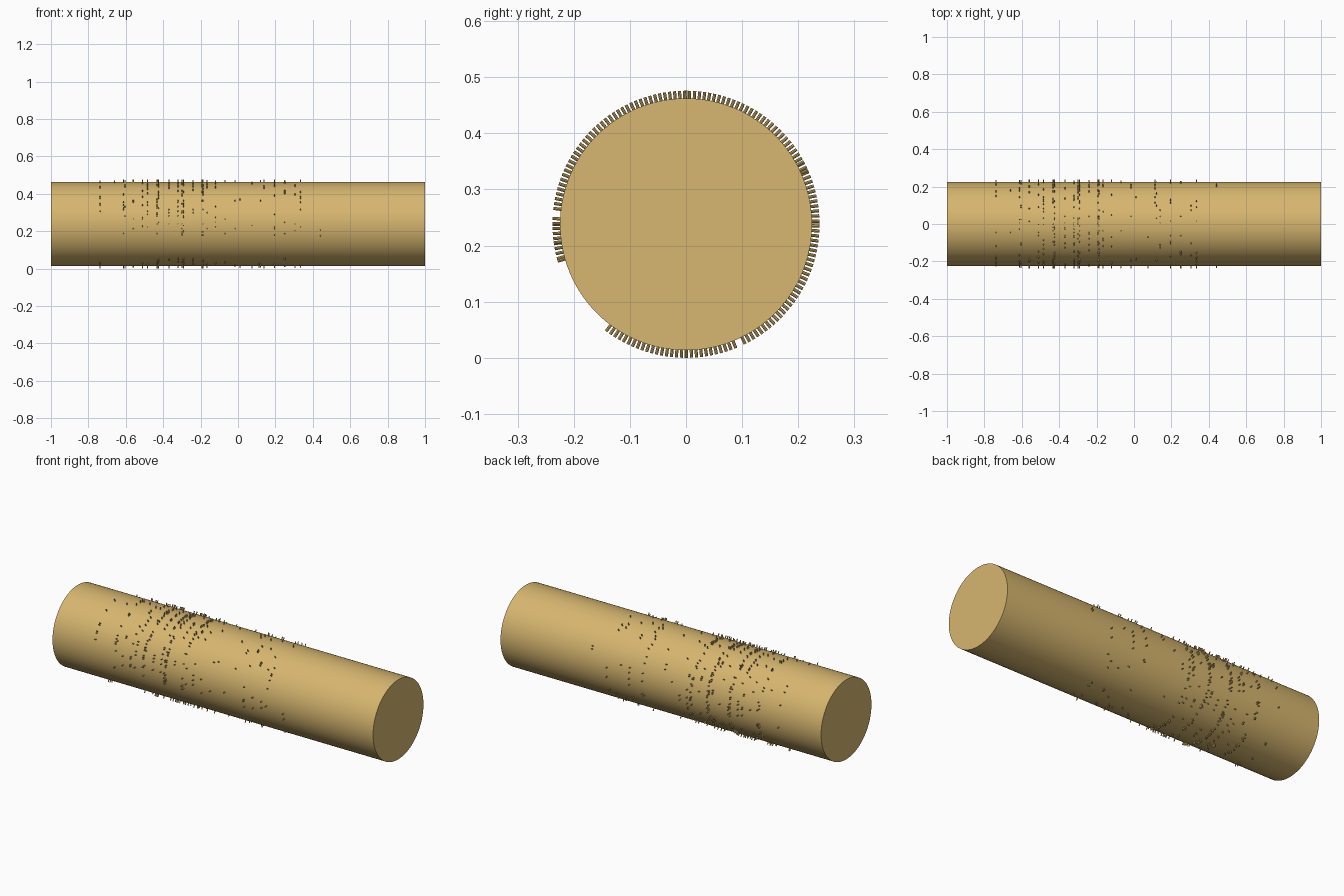
import bpy, bmesh, math, random
from mathutils import Matrix, Vector

if "Cube" in bpy.data.objects:
    bpy.data.objects.remove(bpy.data.objects["Cube"])

random.seed(7)
R, TIP, CZ = 0.2245, 0.238, 0.238

brass = bpy.data.materials.new("brass")
brass.diffuse_color = (0.68, 0.47, 0.16, 1)
brass.use_nodes = True
brass.node_tree.nodes["Principled BSDF"].inputs["Base Color"].default_value = brass.diffuse_color

# Drum lying along x
bpy.ops.mesh.primitive_cylinder_add(vertices=128, radius=R, depth=2,
                                    location=(0, 0, CZ), rotation=(0, math.pi / 2, 0))
drum = bpy.context.object
drum.name = "music_box_drum"
drum.data.materials.append(brass)
bpy.ops.object.shade_smooth_by_angle()

# Note lanes: x position -> chance of a pin at each time step
lanes = {-0.737: .07, -0.66: .015, -0.613: .12, -0.604: .12, -0.56: .08,
         -0.51: .18, -0.483: .18, -0.433: .25, -0.424: .25, -0.37: .17,
         -0.322: .2, -0.30: .25, -0.292: .25, -0.24: .17, -0.193: .22,
         -0.187: .18, -0.165: .14, -0.12: .06, -0.07: .04, -0.015: .03,
         0.01: .04, 0.075: .04, 0.112: .09, 0.12: .06, 0.14: .06, 0.195: .08,
         0.25: .08, 0.305: .06, 0.335: .08, 0.385: .01}
STEPS = 150
START, SWEEP = -130, 326   # degrees; leaves the bare strip at front bottom

bm = bmesh.new()


def pin(x, deg):
    a = math.radians(deg)
    out = Vector((0, math.cos(a), math.sin(a)))
    turn = out.to_track_quat('Z', 'Y').to_matrix().to_4x4()
    mid = Vector((x, 0, CZ)) + out * (R - 0.004 + TIP) / 2
    bmesh.ops.create_cone(bm, cap_ends=True, segments=8, radius1=0.0028,
                          radius2=0.0028, depth=TIP - R + 0.004,
                          matrix=Matrix.Translation(mid) @ turn)


# Pins following the tune around the drum
for x, chance in lanes.items():
    for i in range(STEPS):
        if random.random() < chance:
            pin(x, START + SWEEP * (i + 0.5) / STEPS)
# Outermost notes and pins at the extremes
for deg in (188, 196, 28, 24):
    pin(0.44, deg)
for deg in (-90, 90, 0, 180):
    pin(-0.43, deg)

mesh = bpy.data.meshes.new("note_pins")
bm.to_mesh(mesh)
bm.free()
mesh.materials.append(brass)
pins = bpy.data.objects.new("note_pins", mesh)
bpy.context.collection.objects.link(pins)
